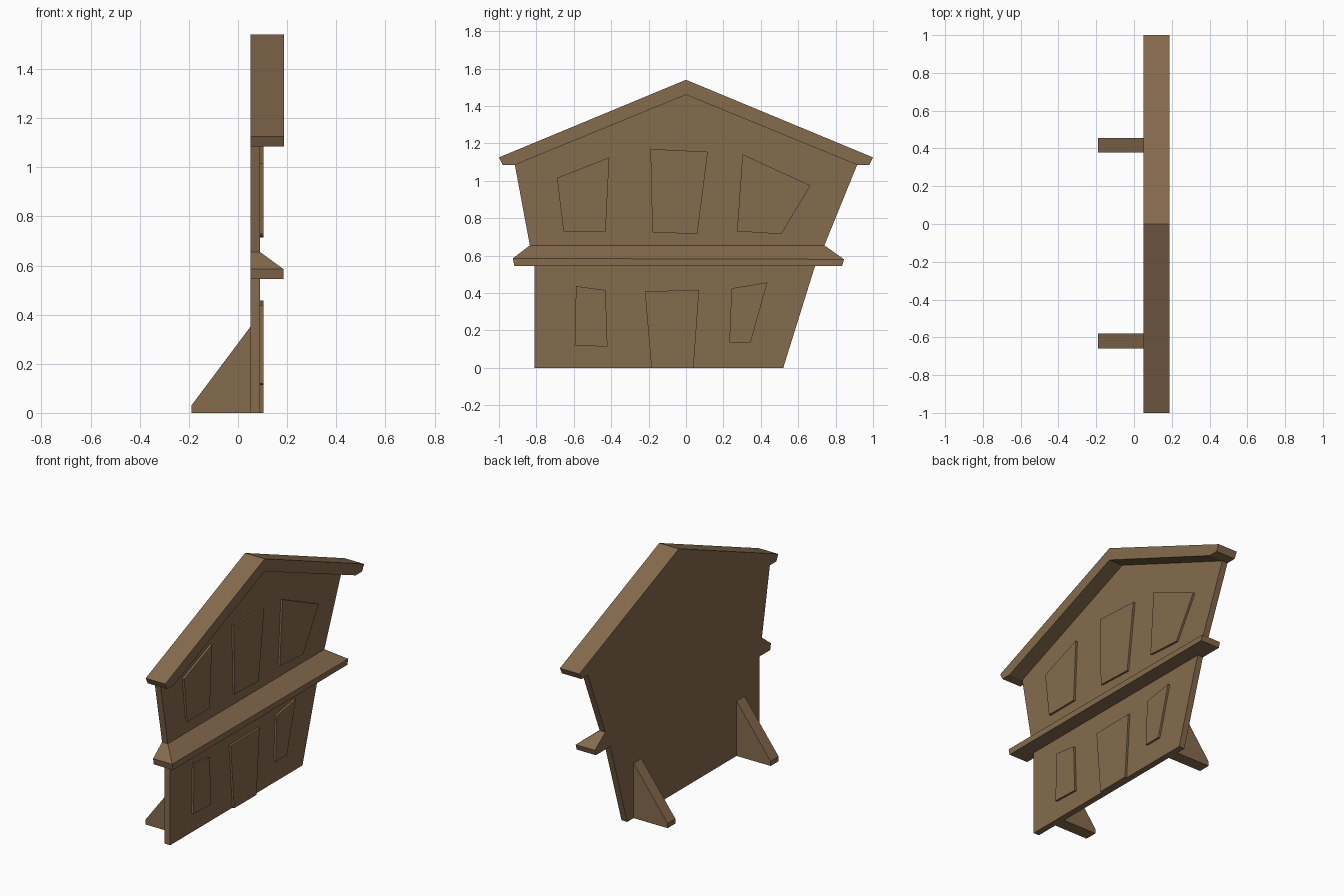
import bpy, bmesh

cube = bpy.data.objects.get("Cube")
if cube:
    bpy.data.objects.remove(cube, do_unlink=True)

wood = bpy.data.materials.new("brown wood")
wood.use_nodes = True
colour = (0.235, 0.145, 0.075, 1)
wood.diffuse_color = colour
wood.node_tree.nodes["Principled BSDF"].inputs["Base Color"].default_value = colour


def loft(name, back, front):
    """Join two matching outlines into a closed solid."""
    bm = bmesh.new()
    a = [bm.verts.new(p) for p in back]
    b = [bm.verts.new(p) for p in front]
    bm.faces.new(a[::-1])
    bm.faces.new(b)
    for i in range(len(a)):
        j = (i + 1) % len(a)
        bm.faces.new((a[i], a[j], b[j], b[i]))
    bmesh.ops.recalc_face_normals(bm, faces=bm.faces)
    mesh = bpy.data.meshes.new(name)
    bm.to_mesh(mesh)
    bm.free()
    mesh.materials.append(wood)
    obj = bpy.data.objects.new(name, mesh)
    bpy.context.collection.objects.link(obj)
    return obj


def slab(name, outline, x0, x1):
    """Extrude a y-z outline along x."""
    return loft(name, [(x0, y, z) for y, z in outline], [(x1, y, z) for y, z in outline])


BACK, WALL, PANEL = 0.05, 0.09, 0.103

# Crooked facade walls
slab("lower_wall", [(-.81, 0), (.52, 0), (.69, .545), (-.81, .545)], BACK, WALL)
slab("upper_wall", [(-.835, .655), (.74, .655), (.915, 1.085), (0, 1.46), (-.915, 1.085)], BACK, WALL)

# Gable roof edge
half = [(.915, 1.085), (.98, 1.085), (1, 1.125)]
slab("roof", half + [(0, 1.54)] + [(-y, z) for y, z in half[::-1]] + [(0, 1.46)], BACK, .188)

# Ledge: flat band with a hipped slope above
slab("ledge_band", [(-.918, .545), (.835, .545), (.845, .58), (-.926, .585)], BACK, .185)
loft("ledge_slope",
     [(BACK, -.926, .585), (BACK, .845, .58), (.185, .845, .58), (.185, -.926, .585)],
     [(BACK, -.835, .655), (BACK, .74, .655), (WALL, .74, .655), (WALL, -.835, .655)])

# Raised windows and door
panels = {
    "upper_window_right": [(-.655, .73), (-.43, .73), (-.41, 1.125), (-.69, 1.015)],
    "upper_window_middle": [(-.18, .725), (.06, .715), (.117, 1.155), (-.19, 1.17)],
    "upper_window_left": [(.273, .73), (.51, .715), (.665, .975), (.302, 1.142)],
    "lower_window_right": [(-.595, .12), (-.42, .113), (-.43, .415), (-.588, .437)],
    "door": [(-.185, 0), (.04, 0), (.07, .415), (-.22, .41)],
    "lower_window_left": [(.232, .135), (.345, .135), (.435, .457), (.243, .425)],
}
for name, outline in panels.items():
    slab(name, outline, WALL, PANEL)

# Wedge supports behind the wall
wedge = [(BACK, 0), (BACK, .35), (-.19, .03), (-.19, 0)]
for name, y0, y1 in (("left_support", .378, .456), ("right_support", -.66, -.58)):
    loft(name, [(x, y0, z) for x, z in wedge], [(x, y1, z) for x, z in wedge])
